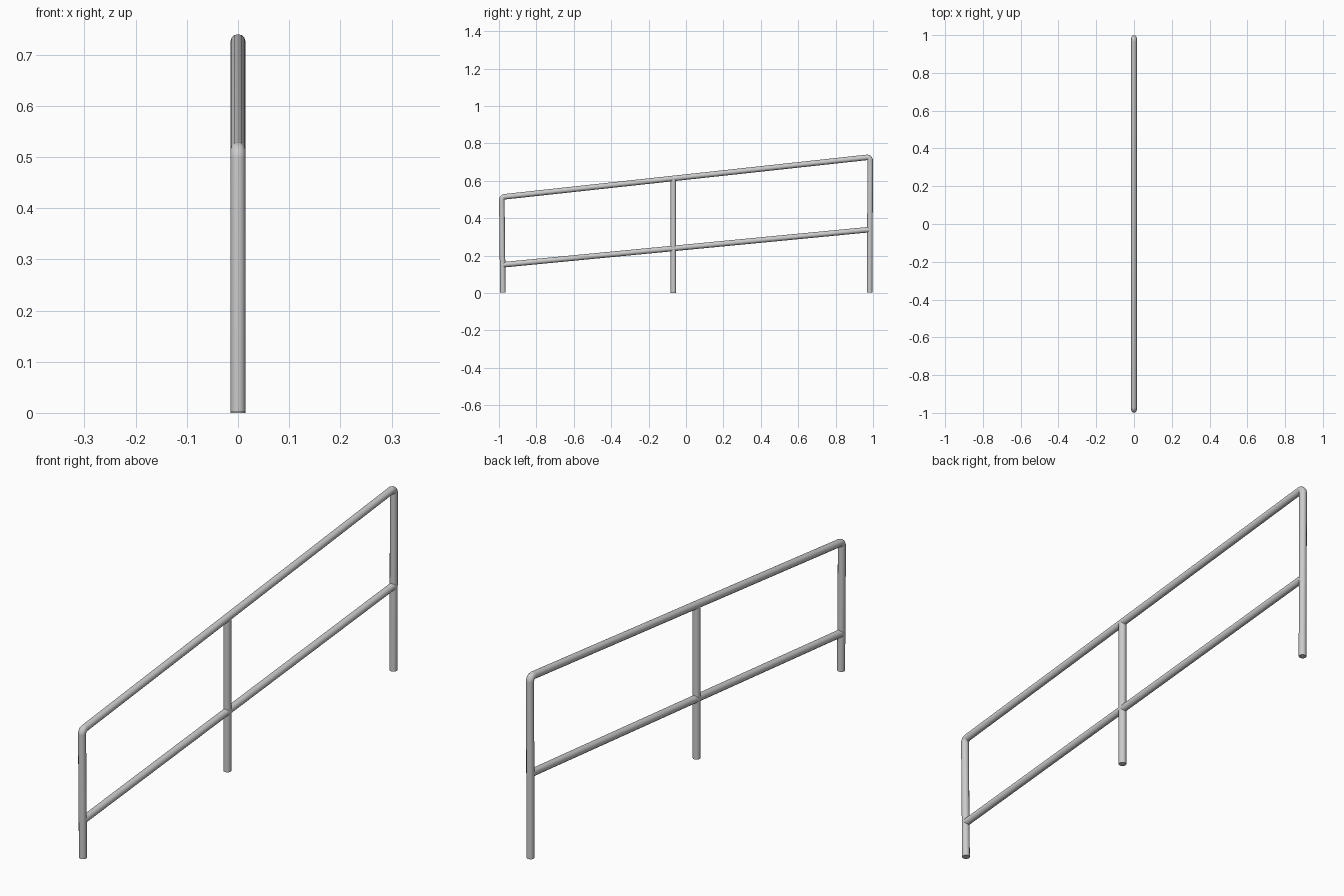
import bpy, math
from mathutils import Vector

if "Cube" in bpy.data.objects:
    bpy.data.objects.remove(bpy.data.objects["Cube"])

R = 0.0147  # tube radius


def tube(name, path):
    """Round capped tube along (y, z) points in the x = 0 plane."""
    cu = bpy.data.curves.new(name, 'CURVE')
    cu.dimensions = '3D'
    cu.bevel_depth = R
    cu.bevel_resolution = 4
    cu.use_fill_caps = True
    sp = cu.splines.new('POLY')
    sp.points.add(len(path) - 1)
    for p, (y, z) in zip(sp.points, path):
        p.co = (0, y, z, 1)
    ob = bpy.data.objects.new(name, cu)
    bpy.context.collection.objects.link(ob)
    bpy.ops.object.select_all(action='DESELECT')
    ob.select_set(True)
    bpy.context.view_layer.objects.active = ob
    bpy.ops.object.convert(target='MESH')
    bpy.ops.object.shade_smooth_by_angle(angle=math.radians(40))
    return bpy.context.object


def fillet(a, corner, b, radius, steps=8):
    """Arc points rounding the corner between a and b."""
    a, c, b = Vector(a), Vector(corner), Vector(b)
    u, v = (a - c).normalized(), (b - c).normalized()
    half = u.angle(v) / 2
    centre = c + (u + v).normalized() * radius / math.sin(half)
    p = c + u * radius / math.tan(half) - centre
    q = c + v * radius / math.tan(half) - centre
    pts = []
    for i in range(steps + 1):
        d = p.lerp(q, i / steps).normalized() * radius
        pts.append(tuple(centre + d))
    return pts


# Bent outer tube: low post, sloping handrail, high post
foot_low, top_low = (-0.979, 0.002), (-0.985, 0.513)
top_high, foot_high = (0.985, 0.727), (0.982, 0.002)
path = [foot_low]
path += fillet(foot_low, top_low, top_high, 0.017)
path += fillet(top_low, top_high, foot_high, 0.017)
path.append(foot_high)
tube("outer_rail_and_posts", path)

# Lower rail and middle post
tube("lower_rail", [(-0.978, 0.151), (0.98, 0.339)])
tube("middle_post", [(-0.067, 0.0), (-0.067, 0.612)])
